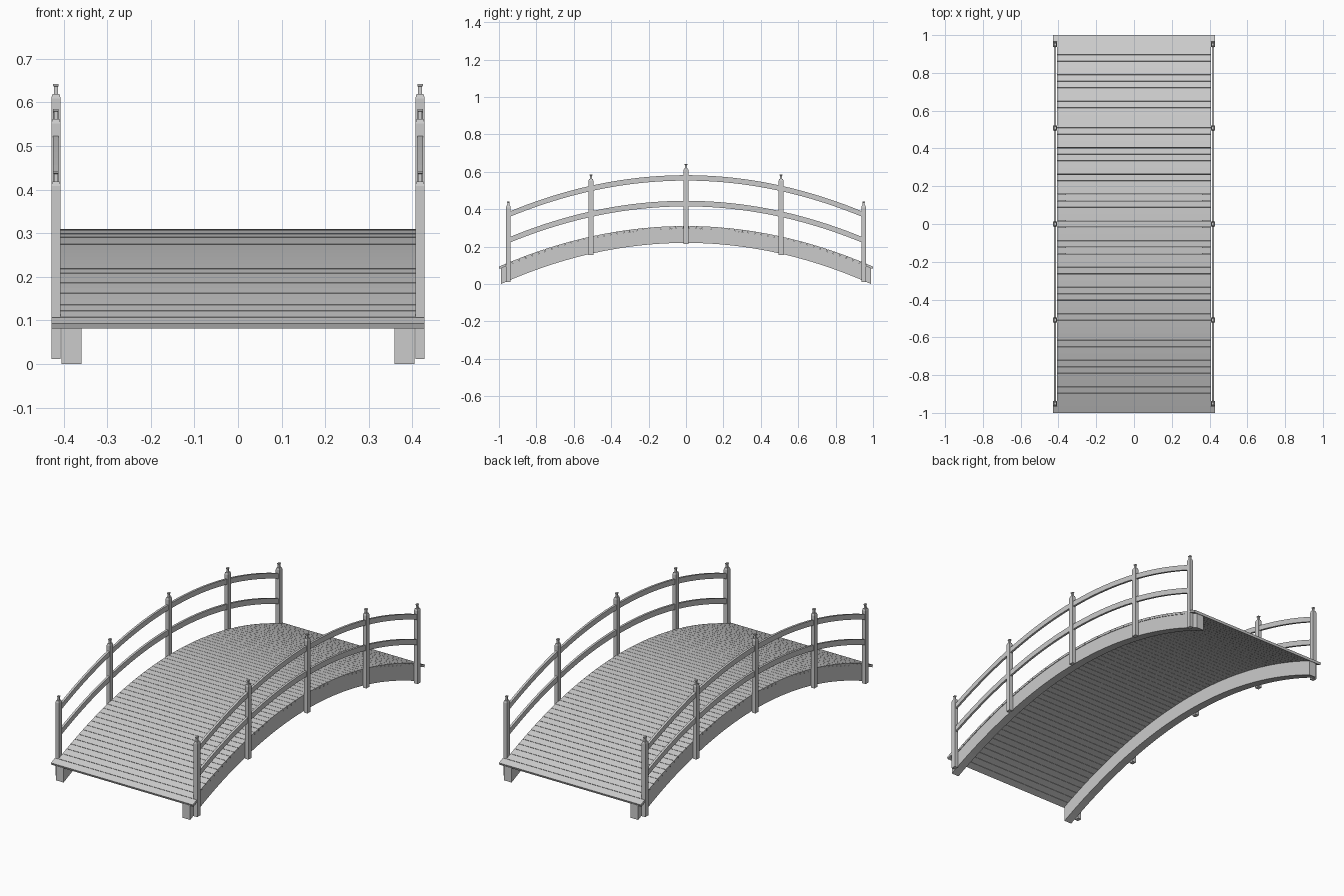
import bpy, bmesh
from math import atan
from mathutils import Matrix, Vector

if "Cube" in bpy.data.objects:
    bpy.data.objects.remove(bpy.data.objects["Cube"])

K = 0.218            # drop of the arch: z = crown - K * y^2


def arch(crown, y, k=K):
    return crown - k * y * y


def finish(name, bm):
    bmesh.ops.recalc_face_normals(bm, faces=bm.faces[:])
    me = bpy.data.meshes.new(name)
    bm.to_mesh(me)
    bm.free()
    ob = bpy.data.objects.new(name, me)
    bpy.context.collection.objects.link(ob)
    return ob


def loft(bm, rings):
    """Skin a list of four-cornered rings and cap both ends."""
    vs = [[bm.verts.new(p) for p in r] for r in rings]
    for a, b in zip(vs, vs[1:]):
        for i in range(4):
            j = (i + 1) % 4
            bm.faces.new((a[i], a[j], b[j], b[i]))
    bm.faces.new(vs[0])
    bm.faces.new(vs[-1])


def arched_beam(name, x, width, bottom, top, half, kb=K, n=40):
    """Beam following the arch along y."""
    bm = bmesh.new()
    x0, x1 = x - width / 2, x + width / 2
    rings = []
    for i in range(n + 1):
        y = half * (2 * i / n - 1)
        b, t = arch(bottom, y, kb), arch(top, y)
        rings.append([(x0, y, b), (x1, y, b), (x1, y, t), (x0, y, t)])
    loft(bm, rings)
    return finish(name, bm)


def post(name, x, y):
    """Square post with chamfered head and flared finial."""
    bm = bmesh.new()
    top = arch(0.642, y, 0.222)
    profile = [(arch(0.214, y, 0.2245), 1), (top - 0.033, 1),
               (top - 0.023, 0.75), (top - 0.023, 0.46), (top - 0.006, 0.4),
               (top - 0.004, 0.58), (top, 0.58)]
    rings = []
    for z, s in profile:
        a, b = 0.0108 * s, 0.013 * s
        rings.append([(x - a, y - b, z), (x + a, y - b, z),
                      (x + a, y + b, z), (x - a, y + b, z)])
    loft(bm, rings)
    return finish(name, bm)


# deck planks, tilted to follow the arch; the two end planks are wider
N = 57
HALF = 0.9965
THICK = 0.013
step = 2 * HALF / N
deck = bmesh.new()
ends = bmesh.new()
for i in range(N):
    y0 = -HALF + i * step
    y1 = y0 + step
    z0, z1 = arch(0.297, y0), arch(0.297, y1)
    slope = atan((z1 - z0) / step)
    length = Vector((step, z1 - z0)).length - 0.0015
    is_end = i in (0, N - 1)
    width = 0.856 if is_end else 0.815
    m = (Matrix.Translation((0, (y0 + y1) / 2, (z0 + z1) / 2))
         @ Matrix.Rotation(slope, 4, 'X')
         @ Matrix.Translation((0, 0, THICK / 2))
         @ Matrix.Diagonal((width, length, THICK, 1)))
    bmesh.ops.create_cube(ends if is_end else deck, size=1, matrix=m)
finish("deck_planks", deck)
finish("end_planks", ends)

# both sides: stringer, rails and posts
for side, s in (("left", -1), ("right", 1)):
    arched_beam(side + "_stringer", s * 0.382, 0.045, 0.22, 0.297, 0.99, 0.2245)
    arched_beam(side + "_lower_rail", s * 0.418, 0.012, 0.415, 0.445, 0.95)
    arched_beam(side + "_upper_rail", s * 0.418, 0.012, 0.553, 0.582, 0.95)
    for i, y in enumerate((-0.95, -0.508, 0, 0.508, 0.95)):
        post(f"{side}_post_{i + 1}", s * 0.4175, y)
